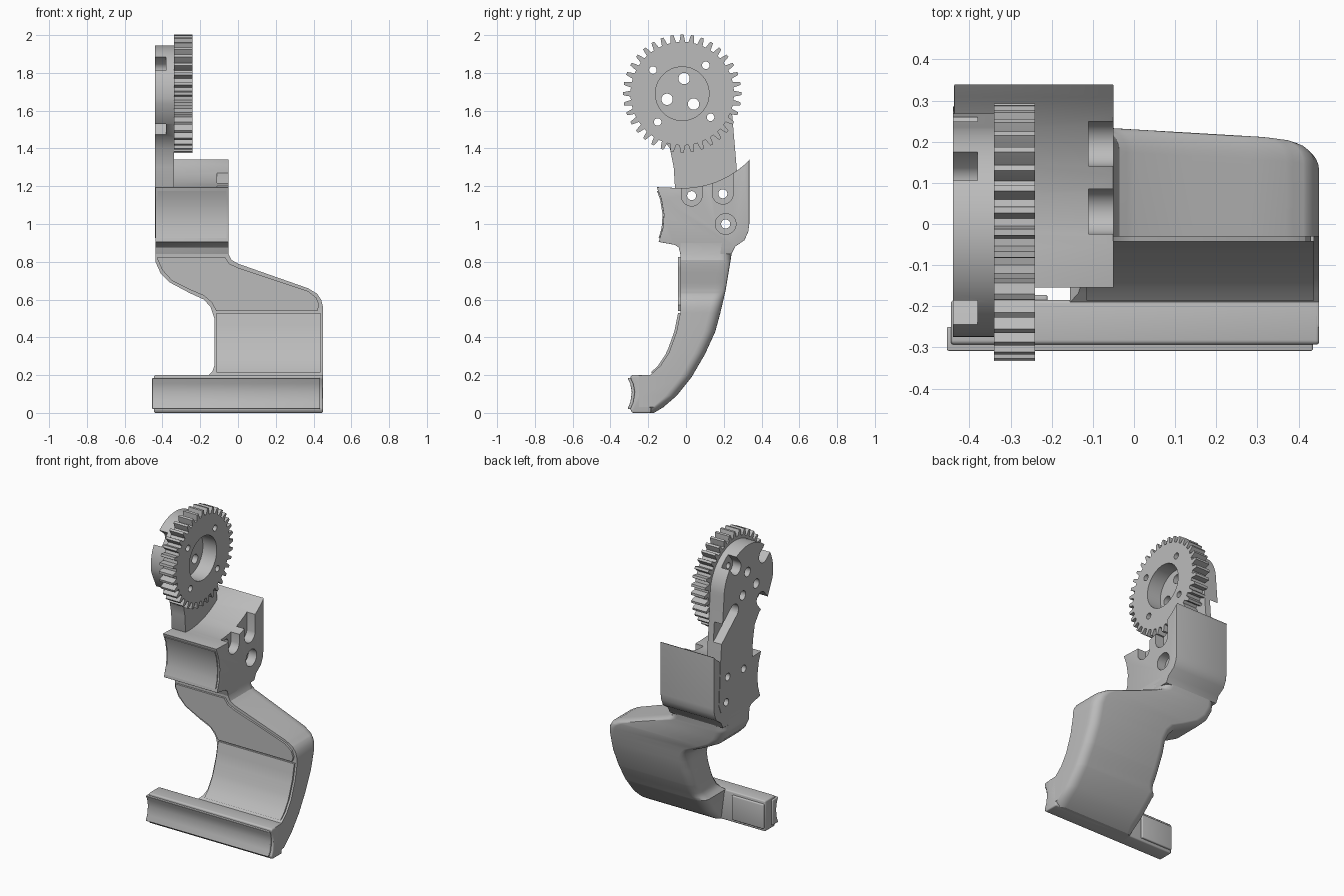
import bpy, bmesh
from math import sin, cos, pi, radians, atan2

cube = bpy.data.objects.get("Cube")
if cube:
    bpy.data.objects.remove(cube, do_unlink=True)

grey = bpy.data.materials.new("light grey")
grey.use_nodes = True
COLOUR = (0.5, 0.5, 0.5, 1)
grey.diffuse_color = COLOUR
grey.node_tree.nodes["Principled BSDF"].inputs["Base Color"].default_value = COLOUR
parts = []


def finish(name, bm):
    bmesh.ops.recalc_face_normals(bm, faces=bm.faces)
    mesh = bpy.data.meshes.new(name)
    bm.to_mesh(mesh)
    bm.free()
    mesh.materials.append(grey)
    obj = bpy.data.objects.new(name, mesh)
    bpy.context.collection.objects.link(obj)
    parts.append(obj)
    return obj


def skin(name, rings):
    """Join closed rings of points and cap both ends."""
    bm = bmesh.new()
    loops = [[bm.verts.new(p) for p in ring] for ring in rings]
    for a, b in zip(loops, loops[1:]):
        for i in range(len(a)):
            j = (i + 1) % len(a)
            bm.faces.new((a[i], a[j], b[j], b[i]))
    bm.faces.new(loops[0])
    bm.faces.new(loops[-1])
    return finish(name, bm)


def prism(name, pts, lo, hi, axis="x"):
    if axis == "x":
        return skin(name, [[(t, u, v) for u, v in pts] for t in (lo, hi)])
    return skin(name, [[(u, t, v) for u, v in pts] for t in (lo, hi)])


def slot(centre, radius, length=0, angle=0, n=12):
    """Stadium outline starting at centre; a circle when length is zero."""
    pts = []
    for end in (1, 0):
        cy = centre[0] + end * length * cos(angle)
        cz = centre[1] + end * length * sin(angle)
        for i in range(n):
            a = angle + (pi / 2 if not end else -pi / 2) + (i + 0.5) * pi / n
            pts.append((cy + radius * cos(a), cz + radius * sin(a)))
    return pts


def shape(obj, cuts=(), bevel=0):
    """Bevel, then cut (outline, low x, high x) prisms, and bake the result."""
    if bevel:
        m = obj.modifiers.new("bevel", "BEVEL")
        m.width, m.segments = bevel, 3
        m.limit_method, m.angle_limit = "ANGLE", radians(40)
    cutters = []
    for outline, lo, hi in cuts:
        c = prism("cutter", outline, lo, hi)
        c.hide_render = True
        parts.remove(c)
        cutters.append(c)
        m = obj.modifiers.new("cut", "BOOLEAN")
        m.operation, m.solver, m.object = "DIFFERENCE", "EXACT", c
    bpy.context.view_layer.update()
    baked = bpy.data.meshes.new_from_object(
        obj.evaluated_get(bpy.context.evaluated_depsgraph_get()))
    obj.modifiers.clear()
    obj.data = baked
    for c in cutters:
        bpy.data.objects.remove(c, do_unlink=True)


def lookup(table, z):
    for (z0, v0), (z1, v1) in zip(table, table[1:]):
        if z <= z1:
            return v0 + (v1 - v0) * (z - z0) / (z1 - z0)
    return table[-1][1]


# Shared positions (y, z)
HUB = (-0.02, 1.69)
gear_screws = [(-0.175, 1.815), (0.105, 1.84), (0.13, 1.565), (-0.15, 1.54)]
hub_holes = [(-0.01, 1.77), (-0.1, 1.66), (0.04, 1.635)]
slot_screws = [(0.03, 1.15), (0.195, 1.16)]
low_screw = (0.21, 1.0)

# Curved lower body, lofted upwards through rounded sections
left = [(0, -0.125), (0.19, -0.15), (0.2, -0.155), (0.22, -0.135), (0.25, -0.125), (0.5, -0.125),
        (0.56, -0.145), (0.6, -0.18), (0.635, -0.257), (0.69, -0.36), (0.74, -0.41),
        (0.8, -0.437), (0.9, -0.437)]
right = [(0, 0.42), (0.03, 0.45), (0.56, 0.45), (0.6, 0.44), (0.63, 0.42), (0.66, 0.37),
         (0.79, 0), (0.81, -0.035), (0.84, -0.05), (0.9, -0.05)]
front = [(0, -0.25), (0.199, -0.25), (0.2, -0.19), (0.25, -0.135), (0.32, -0.09),
         (0.43, -0.05), (0.53, -0.03), (0.9, -0.03)]
back = [(0, -0.17), (0.03, -0.12), (0.09, -0.05), (0.19, 0.03), (0.31, 0.1), (0.43, 0.155),
        (0.53, 0.182), (0.65, 0.21), (0.8, 0.235), (0.9, 0.25)]


def section(z):
    x0, x1, y0, y1 = (lookup(t, z) for t in (left, right, front, back))
    r = min(0.06, (y1 - y0) * 0.45)
    ring = [(x0, y0, z), (x1, y0, z)]
    for cx, start in ((x1 - r, 0), (x0 + r, pi / 2)):
        for i in range(7):
            a = start + i * pi / 12
            ring.append((cx + r * cos(a), y1 - r + r * sin(a), z))
    return ring


levels = sorted({z for t in (left, right, front, back) for z, v in t})
skin("lower_body", [section(z) for z in levels])

# Foot bar with its grooved front strip and rear pad
groove = [(-0.295, 0.185), (-0.28, 0.155), (-0.272, 0.11), (-0.28, 0.055), (-0.295, 0.02)]
bar = prism("foot_bar", [(-0.29, 0.2)] + groove + [(-0.285, 0), (-0.185, 0), (-0.185, 0.2)],
            -0.445, 0.45)
shape(bar, bevel=0.01)
strip = prism("foot_strip", [(y - 0.015, z) for y, z in groove]
              + [(-0.25, 0.02), (-0.25, 0.185)], -0.455, 0.435)
shape(strip, bevel=0.005)
pad = prism("rear_pad", [(-0.2, 0.02), (-0.172, 0.02), (-0.172, 0.18), (-0.2, 0.18)],
            -0.44, -0.21)
shape(pad, bevel=0.006)

# Raised front pads of the body
mid = prism("middle_pad", [(-0.425, 0.825), (-0.07, 0.825), (-0.045, 0.79), (0, 0.768),
                           (0.37, 0.645), (0.415, 0.61), (0.43, 0.57), (0.42, 0.54),
                           (-0.115, 0.54), (-0.14, 0.585), (-0.18, 0.62), (-0.25, 0.65),
                           (-0.35, 0.7), (-0.4, 0.755), (-0.425, 0.81)], -0.043, -0.02, "y")
zs = [0.215 + i * 0.315 / 10 for i in range(11)]
prism("curved_pad", [(lookup(front, z) - 0.012, z) for z in zs]
      + [(lookup(front, z) + 0.01, z) for z in reversed(zs)], -0.115, 0.437)

# Upper block with dished top, slots and screw holes
hollow = [(-0.155, 1.195), (-0.13, 1.13), (-0.117, 1.05), (-0.122, 0.98), (-0.145, 0.905)]
dish = [(HUB[0] + 0.5 * sin(a), HUB[1] - 0.5 * cos(a))
        for a in (radians(46 - 5 * i) for i in range(11))]
block = prism("upper_block", hollow + [(-0.06, 0.89), (-0.038, 0.875), (-0.03, 0.84), (0.24, 0.84),
                                       (0.26, 0.88), (0.31, 0.915), (0.33, 0.96),
                                       (0.335, 1.0), (0.335, 1.335)] + dish, -0.437, -0.05)
cuts = [(slot(s, 0.055, 0.4, pi / 2), -0.11, 0.1) for s in slot_screws]
cuts.append((slot(low_screw, 0.055), -0.11, 0.1))
cuts += [(slot(s, 0.024), -0.6, 0.1) for s in slot_screws + [low_screw]]
shape(block, cuts, bevel=0.01)
inner = [(y, z) for y, z in hollow[1:-1]]
ends = [(-0.147, 1.175)], [(-0.138, 0.925)]
run = ends[0] + inner + ends[1]
prism("block_pad", [(y - 0.007, z) for y, z in run]
      + [(y + 0.02, z) for y, z in reversed(run)], -0.425, -0.062)

# Arm plate carrying the gear
arc = [(HUB[0] + 0.255 * cos(a), HUB[1] + 0.255 * sin(a))
       for a in (radians(i * 6) for i in range(33))]
arm = prism("arm_plate", arc + [(-0.22, 1.53), (-0.13, 1.46), (-0.085, 1.4), (-0.065, 1.3),
                                (-0.055, 1.14), (-0.03, 1.09), (0.15, 0.945), (0.21, 0.925),
                                (0.265, 0.95), (0.285, 1.0), (0.268, 1.3)], -0.44, -0.34)
cuts = [(slot(s, 0.046, 0.2, atan2(s[1] - HUB[1], s[0] - HUB[0])), -0.6, -0.38)
        for s in gear_screws]
cuts += [(slot(s, 0.02), -0.6, -0.2) for s in gear_screws]
cuts += [(slot(s, 0.03), -0.6, -0.2) for s in hub_holes]
cuts += [(slot(s, 0.024), -0.6, -0.2) for s in slot_screws + [low_screw]]
shape(arm, cuts)

# Gear ring
TEETH = 36
tooth = [(-0.31, 0.274), (-0.22, 0.296), (-0.14, 0.313),
         (0.14, 0.313), (0.22, 0.296), (0.31, 0.274)]
rim = []
for i in range(TEETH):
    for offset, r in tooth:
        a = pi / 2 + (i + offset) * 2 * pi / TEETH
        rim.append((HUB[0] + r * cos(a), HUB[1] + r * sin(a)))
gear = prism("gear", rim, -0.34, -0.24)
cuts = [(slot(HUB, 0.142, n=24), -0.5, 0)]
cuts += [(slot(s, 0.02), -0.5, 0) for s in gear_screws]
shape(gear, cuts)

# Smooth shading with sharp edges kept
bpy.ops.object.select_all(action="DESELECT")
for obj in parts:
    obj.select_set(True)
bpy.context.view_layer.objects.active = parts[0]
bpy.ops.object.shade_smooth_by_angle(angle=radians(30))
